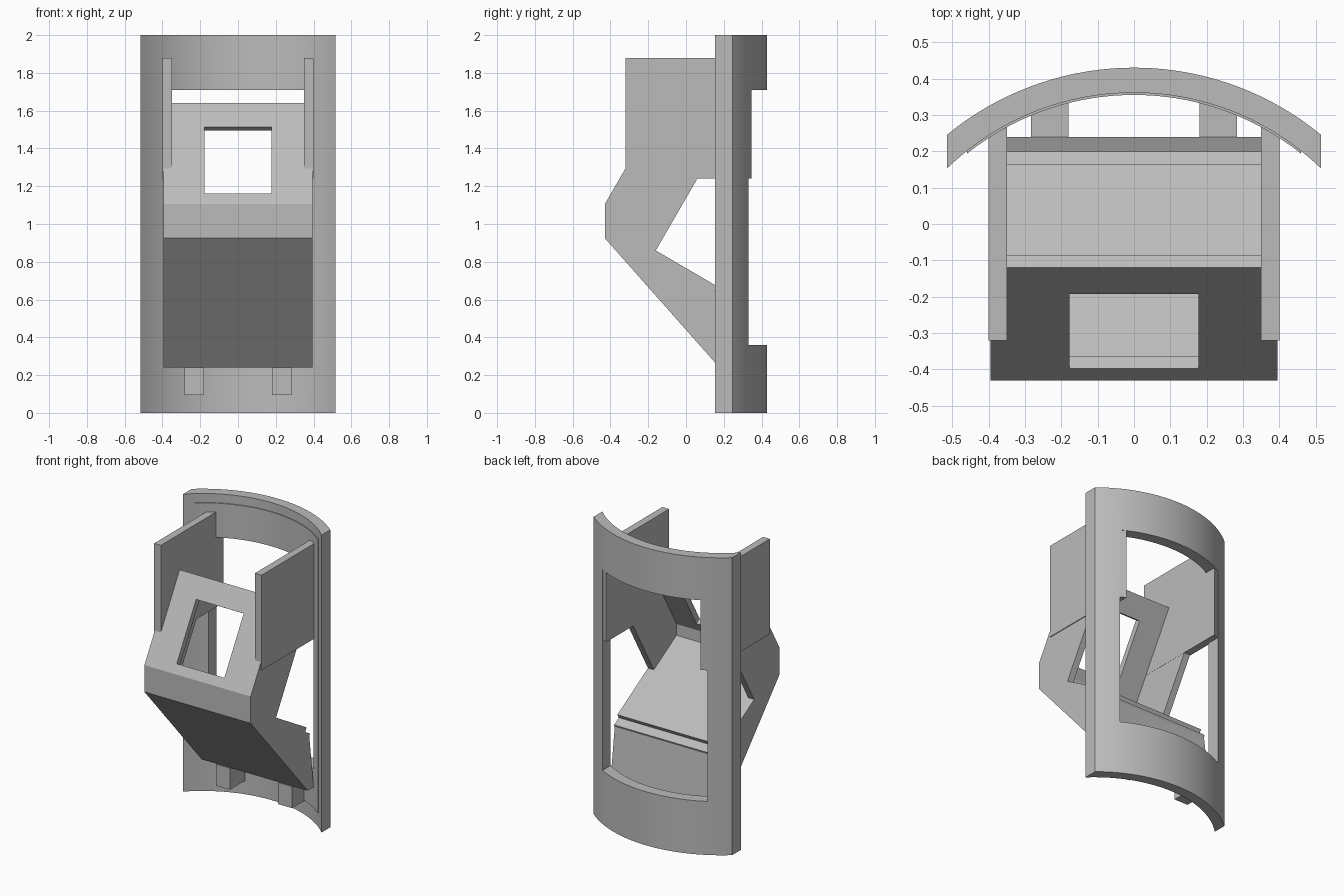
import bpy, bmesh
from math import sqrt, radians
from mathutils import Vector

cube = bpy.data.objects.get("Cube")
if cube:
    bpy.data.objects.remove(cube, do_unlink=True)

GREY = (0.5, 0.5, 0.5, 1)
mat = bpy.data.materials.new("plain grey")
mat.use_nodes = True
mat.diffuse_color = GREY
mat.node_tree.nodes["Principled BSDF"].inputs["Base Color"].default_value = GREY


def prism(name, points, offset):
    """Extrude a closed 3D polygon along an offset vector."""
    bm = bmesh.new()
    face = bm.faces.new([bm.verts.new(p) for p in points])
    ext = bmesh.ops.extrude_face_region(bm, geom=[face])
    moved = [g for g in ext["geom"] if isinstance(g, bmesh.types.BMVert)]
    bmesh.ops.translate(bm, verts=moved, vec=Vector(offset))
    bmesh.ops.recalc_face_normals(bm, faces=bm.faces)
    me = bpy.data.meshes.new(name)
    bm.to_mesh(me)
    bm.free()
    me.materials.append(mat)
    ob = bpy.data.objects.new(name, me)
    bpy.context.collection.objects.link(ob)
    return ob


def side_prism(name, profile, x0, x1):
    return prism(name, [(x0, y, z) for y, z in profile], (x1 - x0, 0, 0))


def plan_prism(name, plan, z0, z1):
    return prism(name, [(x, y, z0) for x, y in plan], (0, 0, z1 - z0))


def activate(ob):
    bpy.ops.object.select_all(action="DESELECT")
    ob.select_set(True)
    bpy.context.view_layer.objects.active = ob


def cut(ob, cutter):
    mod = ob.modifiers.new("cut", "BOOLEAN")
    mod.operation = "DIFFERENCE"
    mod.solver = "EXACT"
    mod.object = cutter
    activate(ob)
    bpy.ops.object.modifier_apply(modifier=mod.name)
    bpy.data.objects.remove(cutter, do_unlink=True)


def arc_y(x, r):
    return sqrt(r * r - x * x) - 0.379


def arc_wall(name, r_in, r_out, half, z0, z1, n=40):
    xs = [half * (2 * i / n - 1) for i in range(n + 1)]
    plan = [(x, arc_y(x, r_out)) for x in xs] + [(x, arc_y(x, r_in)) for x in reversed(xs)]
    ob = plan_prism(name, plan, z0, z1)
    w = 0.39
    cut(ob, plan_prism("window_cutter", [(-w, -1), (w, -1), (w, 1), (-w, 1)], 0.36, 1.71))
    activate(ob)
    bpy.ops.object.shade_smooth_by_angle(angle=radians(30))
    return ob


# Curved back shell with its thin inner lining
arc_wall("back_shell", 0.74, 0.809, 0.515, 0, 2)
arc_wall("inner_lining", 0.734, 0.742, 0.46, 0.1, 1.94)

# Wedge body: sloped front panel, solid base and stepped floor
body = side_prism("wedge_body", [
    (-0.43, 0.925), (-0.43, 1.105), (-0.12, 1.64), (-0.085, 1.62),
    (-0.40, 1.076), (-0.40, 1.0), (0.165, 0.67), (0.15, 0.645),
    (0.20, 0.615), (0.193, 0.60), (0.24, 0.24), (0.177, 0.24)], -0.395, 0.395)

# Opening through the front panel, square to its slope
across = Vector((0.866, -0.5))
low, high = Vector((-0.397, 1.16)), Vector((-0.19, 1.513))
hole = [low - across * 0.05, high - across * 0.05, high + across * 0.08, low + across * 0.08]
cut(body, side_prism("hole_cutter", hole, -0.177, 0.177))

# Mirrored pairs: cheek walls, side plates and feet
for side, s in (("left", 1), ("right", -1)):
    side_prism(side + "_cheek", [
        (-0.12, 1.64), (-0.43, 1.105), (-0.43, 1.015),
        (-0.16, 0.86), (0.06, 1.24), (0.188, 1.46)], s * 0.351, s * 0.395)
    plan_prism(side + "_side_plate", [
        (s * 0.35, -0.32), (s * 0.40, -0.32), (s * 0.40, 0.322), (s * 0.35, 0.348)], 1.24, 1.88)
    plan_prism(side + "_foot", [
        (s * 0.18, 0.17), (s * 0.283, 0.17), (s * 0.283, 0.33), (s * 0.18, 0.36)], 0.095, 0.24)
